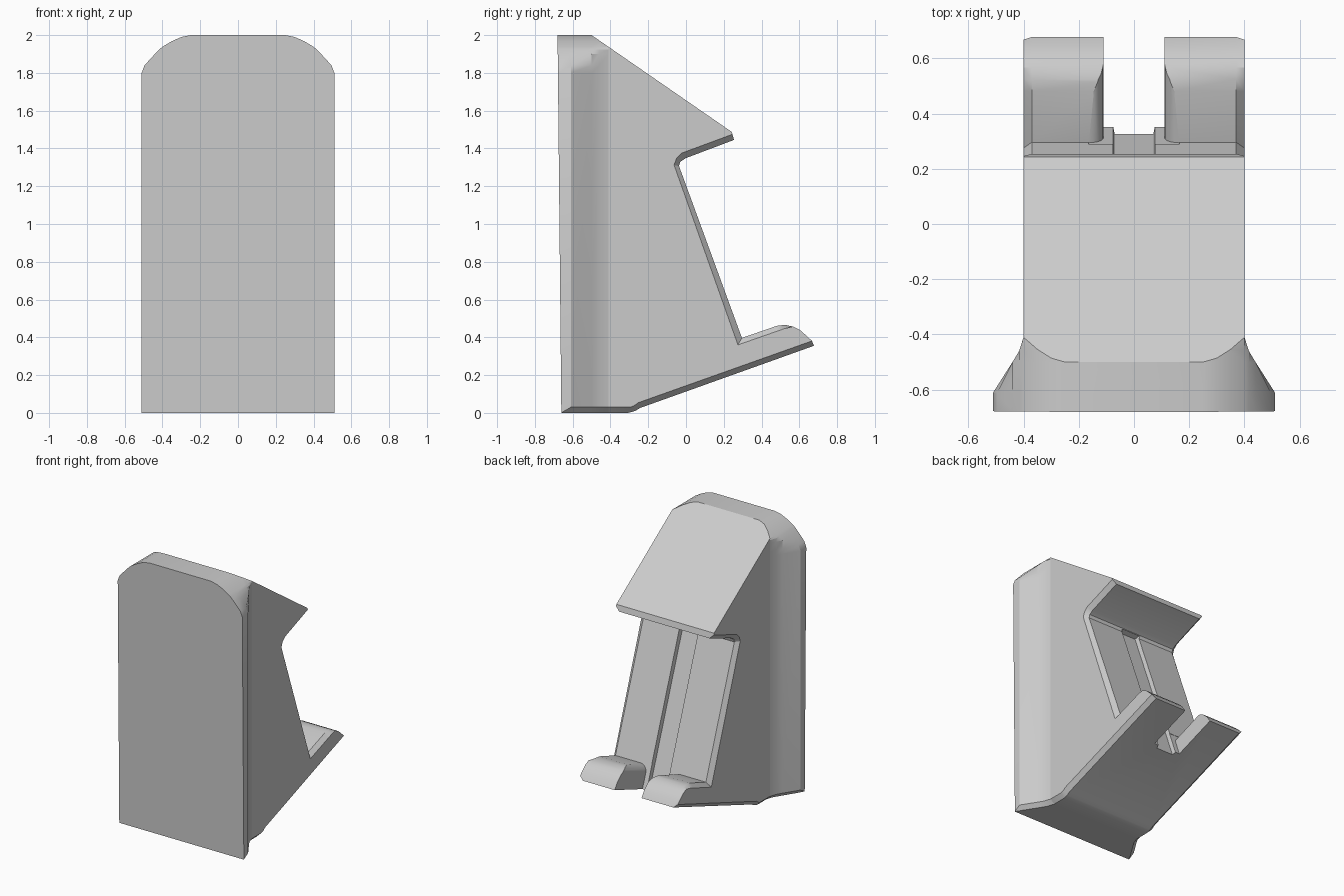
import bpy, bmesh, math
from mathutils import Vector

cube = bpy.data.objects.get("Cube")
if cube:
    bpy.data.objects.remove(cube, do_unlink=True)

grey = bpy.data.materials.new("light_grey")
grey.use_nodes = True
COLOUR = (0.6, 0.6, 0.6, 1)
grey.diffuse_color = COLOUR
grey.node_tree.nodes["Principled BSDF"].inputs["Base Color"].default_value = COLOUR


def loft(rings):
    """Closed solid through rings of equal point count."""
    bm = bmesh.new()
    loops = [[bm.verts.new(p) for p in ring] for ring in rings]
    n = len(loops[0])
    for a, b in zip(loops, loops[1:]):
        for i in range(n):
            j = (i + 1) % n
            bm.faces.new((a[i], a[j], b[j], b[i]))
    bm.faces.new(loops[0][::-1])
    bm.faces.new(loops[-1])
    bmesh.ops.recalc_face_normals(bm, faces=bm.faces)
    return bm


def make_object(name, bm):
    mesh = bpy.data.meshes.new(name)
    bm.to_mesh(mesh)
    bm.free()
    mesh.materials.append(grey)
    obj = bpy.data.objects.new(name, mesh)
    bpy.context.collection.objects.link(obj)
    return obj


def activate(obj):
    bpy.ops.object.select_all(action='DESELECT')
    obj.select_set(True)
    bpy.context.view_layer.objects.active = obj


# Wall plate: sections along y, flaring from the body out to the front face
HALF_TOP = [(.51, 1.80), (.495, 1.84), (.44, 1.90), (.416, 1.925),
            (.40, 1.938), (.35, 1.968), (.30, 1.99), (.25, 2.0)]
STATIONS = [(None, .51, .001), (-.61, .51, .03), (-.50, .44, .03),
            (-.46, .416, .03), (-.41, .40, .03)]
rings = []
for y, w, c in STATIONS:
    half = [(w - c, 0), (w, c)] + [(min(x, w), z) for x, z in HALF_TOP]
    outline = half + [(-x, z) for x, z in reversed(half)]
    # the front face leans forward slightly towards the top
    rings.append([(x, -.66 - .01 * z if y is None else y, z) for x, z in outline])
bm = loft(rings)
# trim to the slope of the hood
bmesh.ops.bisect_plane(bm, geom=bm.verts[:] + bm.edges[:] + bm.faces[:], dist=1e-5,
                       plane_co=(0, -.5, 2), plane_no=(0, .568, .823), clear_outer=True)
bmesh.ops.holes_fill(bm, edges=[e for e in bm.edges if e.is_boundary], sides=0)
bmesh.ops.remove_doubles(bm, verts=bm.verts, dist=1e-4)
bmesh.ops.recalc_face_normals(bm, faces=bm.faces)
plate = make_object("wall_plate", bm)

# Body: side profile (y, z) with hood, leaning back rest and tray
FULL = [(-.41, 0), (-.306, 0), (-.27, .010), (-.243, .026), (.677, .355),
        (.645, .402), (.603, .439), (.566, .457), (.524, .466), (.481, .461),
        (.296, .397), (-.037, 1.307), (-.030, 1.330), (0, 1.349),
        (.254, 1.445), (.243, 1.487), (-.41, 1.938)]
# the same profile at the outer sides, cut back by the edge chamfer
SIDE = [(-.41, .03), (-.296, .03), (-.275, .038), (-.253, .054), (.667, .381),
        (.645, .402), (.603, .439), (.566, .457), (.524, .447), (.481, .432),
        (.275, .36), (-.063, 1.312), (-.050, 1.349), (-.021, 1.376),
        (.246, 1.475), (.243, 1.487), (-.41, 1.938)]
body = make_object("holder_body", loft(
    [[(x, y, z) for y, z in prof]
     for x, prof in ((-.4, SIDE), (-.37, FULL), (.37, FULL), (.4, SIDE))]))

# Tilted frame at the inner corner of the tray
ORIGIN = Vector((0, .296, .397))
OUT = Vector((0, .939, .344))      # along the tray
UP = Vector((0, -.344, .939))      # along the back rest


def frame(x, u, v):
    return Vector((x, 0, 0)) + ORIGIN + OUT * u + UP * v


def cut(target, name, bm):
    cutter = make_object(name, bm)
    cutter.hide_render = True
    mod = target.modifiers.new(name, 'BOOLEAN')
    mod.operation = 'DIFFERENCE'
    mod.solver = 'EXACT'
    mod.object = cutter
    activate(target)
    bpy.ops.object.modifier_apply(modifier=mod.name)
    bpy.data.objects.remove(cutter, do_unlink=True)


# Cable slot through the tray, with rounded upper edges
half = [(.11, -.4)]
for i in range(6):
    a = math.radians(88 * i / 5)
    half.append((.165 - .055 * math.cos(a), -.055 + .055 * math.sin(a)))
half.append((.165, .02))
section = half + [(-x, v) for x, v in reversed(half)]
cut(body, "slot_cutter", loft([[frame(x, u, v) for x, v in section] for u in (-.002, .7)]))

# Shallow groove up the back rest
groove = [(-.07, -.03), (.07, -.03), (.078, .012), (-.078, .012)]
cut(body, "groove_cutter", loft([[frame(x, u, v) for x, u in groove] for v in (-.4, .99)]))

for obj in (plate, body):
    activate(obj)
    bpy.ops.object.shade_smooth_by_angle(angle=math.radians(28))
